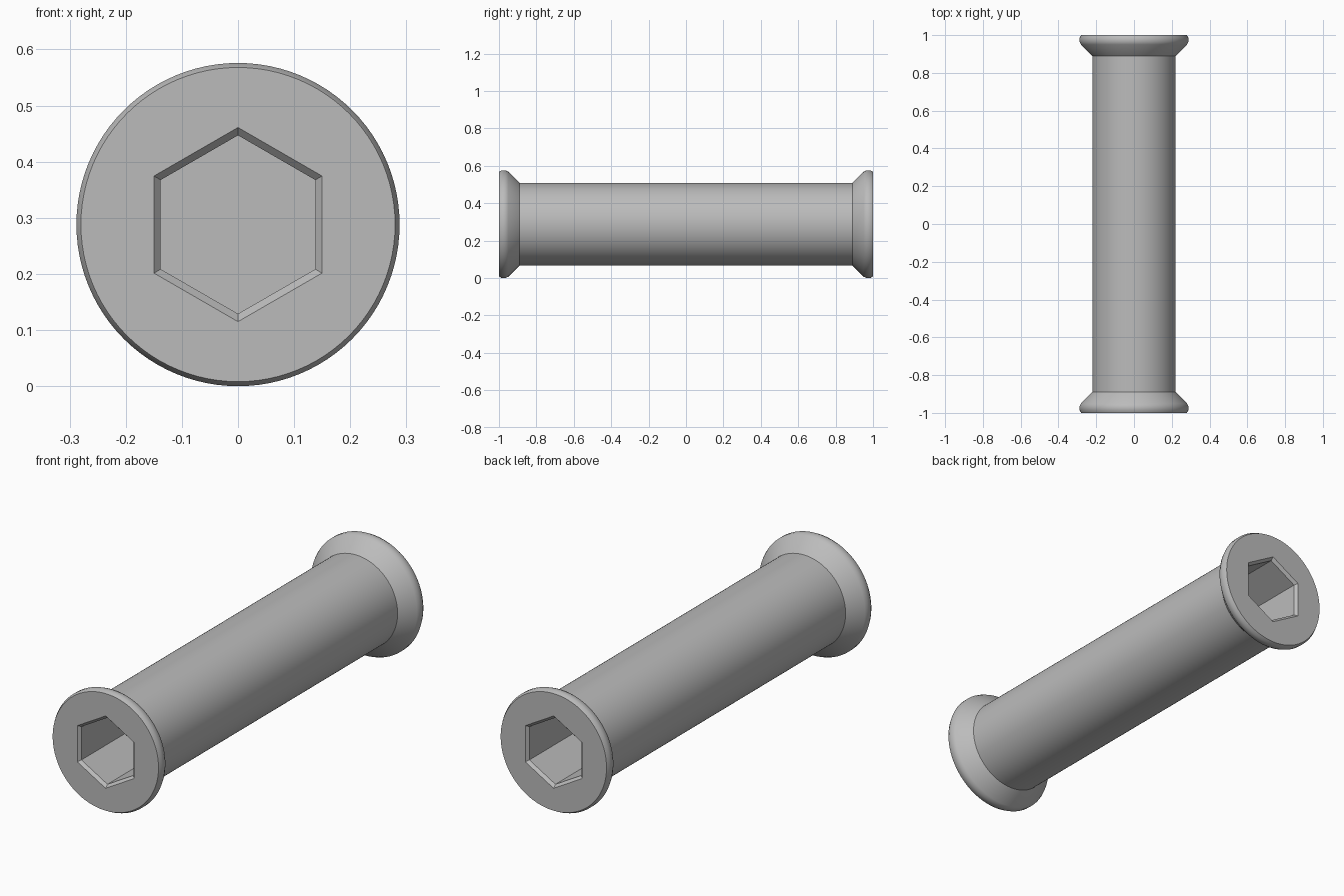
import bpy, bmesh, math

if "Cube" in bpy.data.objects:
    bpy.data.objects.remove(bpy.data.objects["Cube"], do_unlink=True)

RADIUS = 0.288      # outer rim radius, also the height of the axis
SIDES = 96
SOCKET_DEPTH = 0.45

steel = bpy.data.materials.new("plain grey")
steel.use_nodes = True
grey = (0.5, 0.5, 0.5, 1)
steel.diffuse_color = grey
steel.node_tree.nodes["Principled BSDF"].inputs["Base Color"].default_value = grey

bm = bmesh.new()


def ring(sides, radius, y):
    """Ring of vertices around the long axis, with one corner at the top."""
    angles = [2 * math.pi * i / sides for i in range(sides)]
    return [bm.verts.new((radius * math.sin(a), y, RADIUS + radius * math.cos(a)))
            for a in angles]


def loft(rings):
    """Join consecutive rings with quads."""
    for a, b in zip(rings, rings[1:]):
        n = len(a)
        for i in range(n):
            j = (i + 1) % n
            bm.faces.new((a[i], a[j], b[j], b[i]))


def loop_edges(verts):
    return [bm.edges.get((v, verts[i - 1])) for i, v in enumerate(verts)]


# Turned outside: flared heads with softened rims, straight shank between them
half = [(0.28, 1.0), (0.288, 0.985), (0.288, 0.965), (0.281, 0.95), (0.221, 0.89)]
profile = [(r, -y) for r, y in half] + half[::-1]
outside = [ring(SIDES, r, y) for r, y in profile]
loft(outside)

# Chamfered hexagonal socket in each end, and the flat end face around it
for side, rim in ((-1, outside[0]), (1, outside[-1])):
    socket = [ring(6, r, side * y) for r, y in
              ((0.173, 1.0), (0.159, 0.986), (0.159, 1.0 - SOCKET_DEPTH))]
    loft(socket)
    bm.faces.new(socket[-1])
    bmesh.ops.triangle_fill(bm, use_beauty=True,
                            edges=loop_edges(rim) + loop_edges(socket[0]))

bmesh.ops.recalc_face_normals(bm, faces=bm.faces)
mesh = bpy.data.meshes.new("double_socket_pin")
bm.to_mesh(mesh)
bm.free()
mesh.materials.append(steel)
pin = bpy.data.objects.new("double_socket_pin", mesh)
bpy.context.collection.objects.link(pin)

# Smooth round surfaces with crisp edges
bpy.ops.object.select_all(action="DESELECT")
pin.select_set(True)
bpy.context.view_layer.objects.active = pin
bpy.ops.object.shade_smooth_by_angle(angle=math.radians(32))
